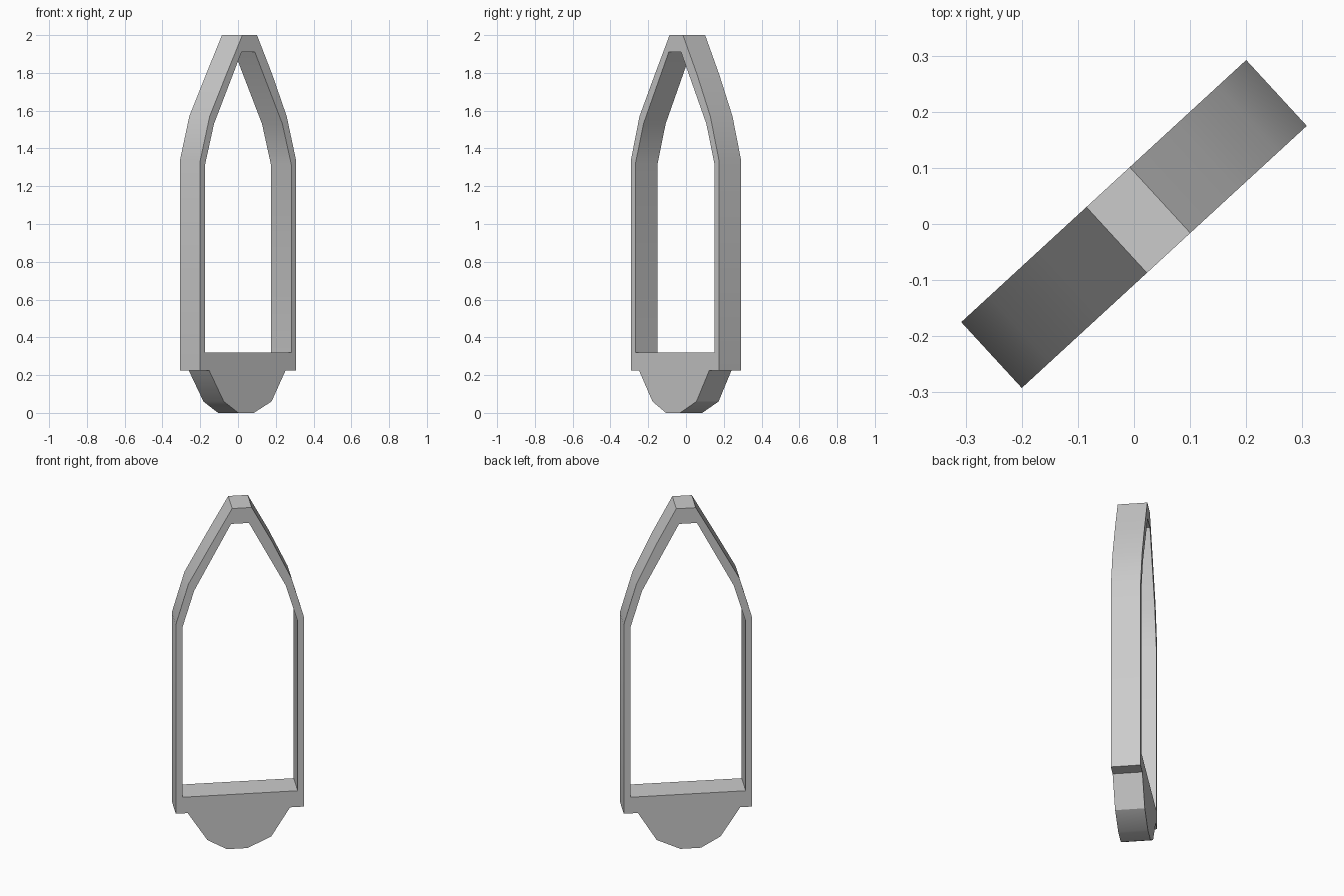
import bpy, math

if "Cube" in bpy.data.objects:
    bpy.data.objects.remove(bpy.data.objects["Cube"])

# outline of the slab in its own plane (along, up), anticlockwise
outer = [(-.07, 0), (.04, 0), (.168, .06), (.269, .225), (.345, .225),
         (.345, 1.335), (.277, 1.57), (.174, 1.79), (.063, 2),
         (-.042, 2), (-.158, 1.79), (-.277, 1.57), (-.345, 1.335),
         (-.345, .225), (-.281, .225), (-.175, .06)]
# arched window opening
opening = [(-.31, .32), (.31, .32), (.31, 1.315), (.246, 1.53), (.048, 1.91),
           (-.048, 1.91), (-.246, 1.53), (-.31, 1.315)]

curve = bpy.data.curves.new("pointed_frame_profile", "CURVE")
curve.dimensions = "2D"
curve.fill_mode = "BOTH"
curve.extrude = 0.0797


def add_loop(points):
    spline = curve.splines.new("POLY")
    spline.points.add(len(points) - 1)
    for p, (u, z) in zip(spline.points, points):
        p.co = (u, z, 0, 1)
    spline.use_cyclic_u = True


add_loop(outer)
add_loop(opening)

# upright slab turned about the vertical axis
frame = bpy.data.objects.new("pointed_frame", curve)
bpy.context.collection.objects.link(frame)
frame.rotation_euler = (math.radians(90), 0, math.radians(42.6))
bpy.context.view_layer.objects.active = frame
frame.select_set(True)
bpy.ops.object.convert(target="MESH")
# weld front, back and rim into one solid
bpy.ops.object.mode_set(mode="EDIT")
bpy.ops.mesh.select_all(action="SELECT")
bpy.ops.mesh.remove_doubles(threshold=0.0005)
bpy.ops.mesh.normals_make_consistent(inside=False)
bpy.ops.object.mode_set(mode="OBJECT")
bpy.ops.object.shade_smooth_by_angle(angle=math.radians(30))
